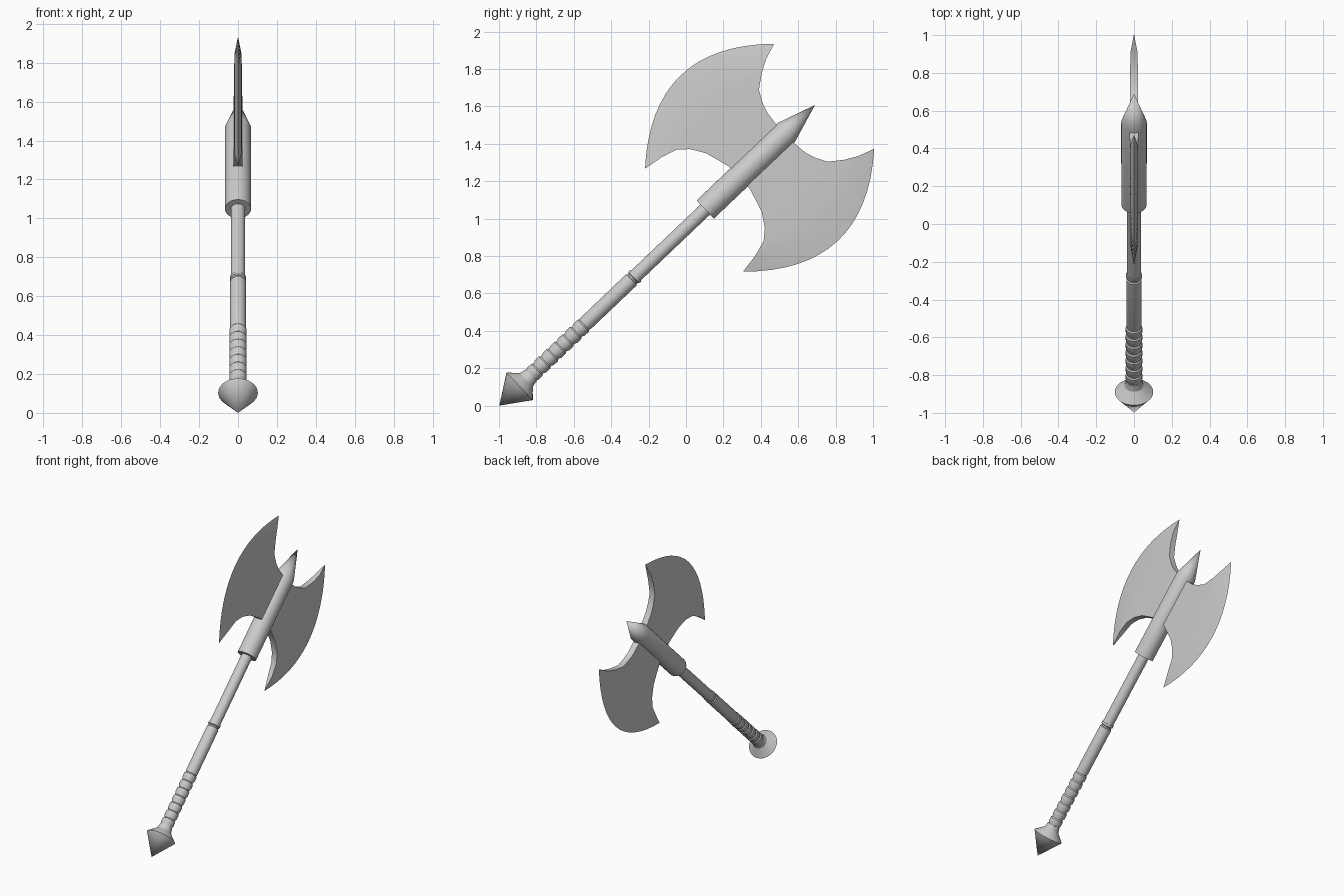
import bpy, math
from mathutils import Matrix, Vector

if "Cube" in bpy.data.objects:
    bpy.data.objects.remove(bpy.data.objects["Cube"])

# Local frame: z runs along the handle, y across the blades, x is thickness
PLACE = Matrix.Translation((0, -0.998, 0.0)) @ Matrix.Rotation(-math.radians(46.4), 4, 'X')


def make(name, verts, faces, angle=30):
    me = bpy.data.meshes.new(name)
    me.from_pydata([PLACE @ Vector(v) for v in verts], [], faces)
    ob = bpy.data.objects.new(name, me)
    bpy.context.collection.objects.link(ob)
    bpy.ops.object.select_all(action='DESELECT')
    ob.select_set(True)
    bpy.context.view_layer.objects.active = ob
    bpy.ops.object.mode_set(mode='EDIT')
    bpy.ops.mesh.select_all(action='SELECT')
    bpy.ops.mesh.remove_doubles(threshold=0.0002)
    bpy.ops.mesh.normals_make_consistent(inside=False)
    bpy.ops.object.mode_set(mode='OBJECT')
    bpy.ops.object.shade_smooth_by_angle(angle=math.radians(angle))
    return ob


def lathe(name, profile, n=32):
    verts = [(r * math.cos(2 * math.pi * i / n), r * math.sin(2 * math.pi * i / n), t)
             for r, t in profile for i in range(n)]
    faces = [(k * n + i, k * n + (i + 1) % n, (k + 1) * n + (i + 1) % n, (k + 1) * n + i)
             for k in range(len(profile) - 1) for i in range(n)]
    return make(name, verts, faces)


# Pommel: double cone with a flared neck
lathe("pommel", [(0, 0), (0.102, 0.15), (0.072, 0.178), (0.05, 0.2), (0.043, 0.235), (0, 0.235)])

# Ribbed grip and plain lower handle, ending in a grooved joint
grip = [(0, 0.22), (0.038, 0.22)]
for i in range(7):
    t = 0.235 + i * 0.057
    grip += [(0.038, t), (0.044, t + 0.012), (0.044, t + 0.042), (0.038, t + 0.05)]
grip += [(0.041, 0.64), (0.041, 0.975), (0.035, 0.98), (0.035, 0.988),
         (0.042, 0.993), (0.042, 1.008), (0, 1.008)]
lathe("grip", grip)

# Upper shaft
lathe("shaft", [(0, 1.0), (0.037, 1.0), (0.037, 1.53), (0, 1.53)])

# Head socket with pointed spike
lathe("head_socket", [(0, 1.52), (0.067, 1.52), (0.068, 2.12), (0, 2.33)])

# Blade rows from root to tip: lower t, lower n, upper t, upper n, bow, half thickness
ROWS = [
    (1.775, 0.03, 2.105, 0.03, 0.0, 0.023),
    (1.770, 0.08, 2.110, 0.08, 0.0, 0.023),
    (1.751, 0.148, 2.118, 0.148, 0.0, 0.022),
    (1.731, 0.215, 2.135, 0.200, 0.005, 0.022),
    (1.684, 0.290, 2.169, 0.265, 0.02, 0.021),
    (1.629, 0.338, 2.242, 0.320, 0.05, 0.020),
    (1.545, 0.363, 2.309, 0.357, 0.11, 0.017),
    (1.437, 0.380, 2.398, 0.388, 0.226, 0.0),
]
SEG = 16


def blade(name, side):
    verts, faces = [], []
    w = SEG + 1
    for face in (1, -1):
        for t0, n0, t1, n1, bow, h in ROWS:
            for i in range(w):
                u = i / SEG
                n = n0 + (n1 - n0) * u + bow * (1 - abs(2 * u - 1) ** 2)
                verts.append((face * h, side * n, t0 + (t1 - t0) * u))
    off = len(ROWS) * w
    last = len(ROWS) - 1
    for k in range(last):
        a, b = k * w, (k + 1) * w
        for i in range(SEG):
            q = (a + i, a + i + 1, b + i + 1, b + i)
            faces += [q, tuple(v + off for v in reversed(q))]
        # concave flanks
        for i in (0, SEG):
            faces.append((a + i, b + i, b + i + off, a + i + off))
    # root cap
    faces += [(i, i + 1, i + 1 + off, i + off) for i in range(SEG)]
    return make(name, verts, faces, 35)


blade("left_blade", -1)
blade("right_blade", 1)
